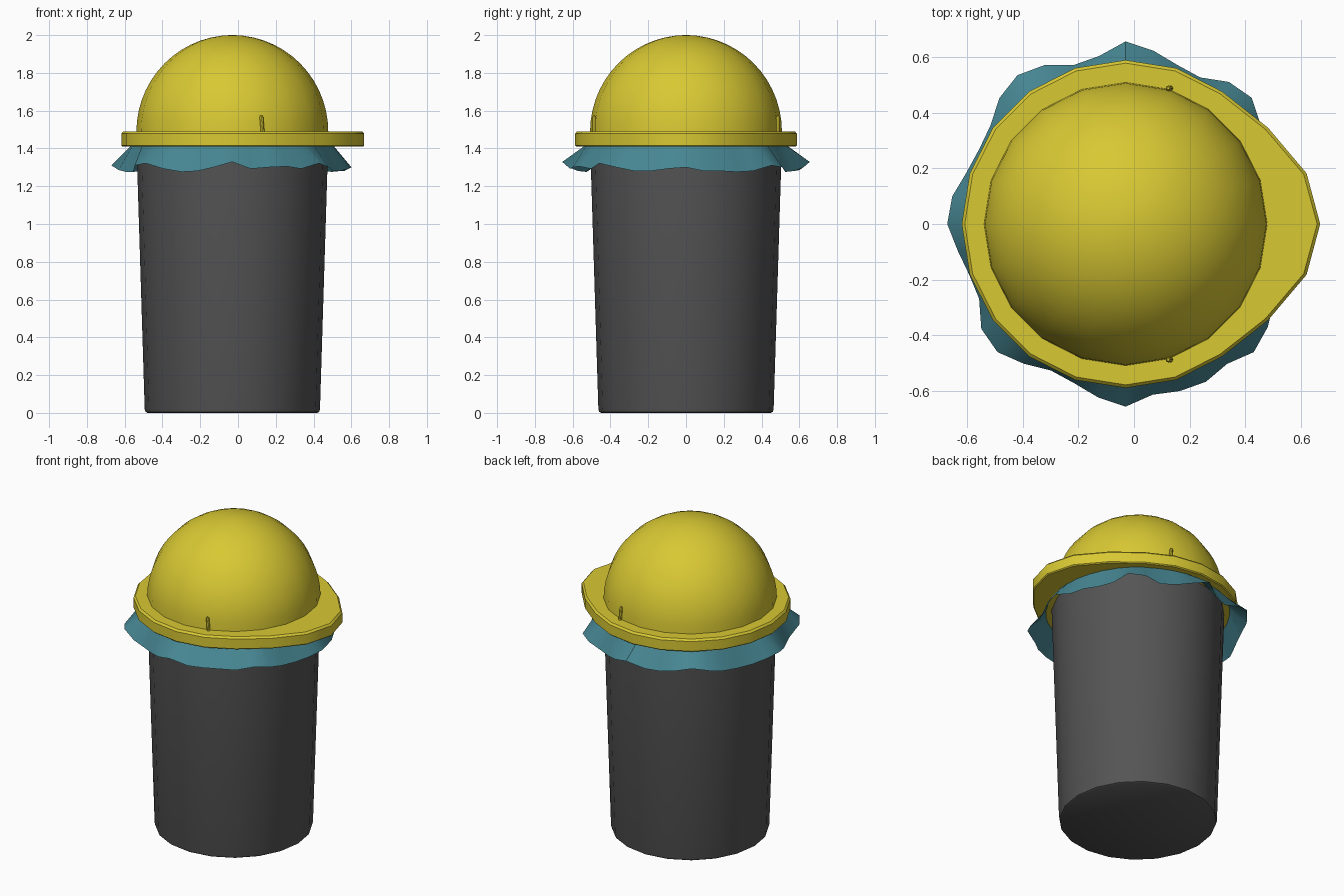
import bpy, bmesh, math
from mathutils import Vector

cube = bpy.data.objects.get("Cube")
if cube:
    bpy.data.objects.remove(cube, do_unlink=True)

CX = -0.03      # axis of the can
SIDES = 20
R = 0.508       # can mouth and dome radius


def material(name, rgb):
    m = bpy.data.materials.new(name)
    m.use_nodes = True
    m.diffuse_color = (*rgb, 1)
    m.node_tree.nodes["Principled BSDF"].inputs["Base Color"].default_value = (*rgb, 1)
    return m


yellow = material("yellow_plastic", (0.69, 0.58, 0.033))
grey = material("dark_grey_plastic", (0.09, 0.09, 0.09))
teal = material("teal_bag", (0.062, 0.24, 0.29))


def loft(name, rings, mat, cap_start=False, cap_end=False, closed=False):
    """Skin a list of point rings, with optional end caps."""
    bm = bmesh.new()
    loops = [[bm.verts.new(p) for p in ring] for ring in rings]
    pairs = list(zip(loops, loops[1:]))
    if closed:
        pairs.append((loops[-1], loops[0]))
    for a, b in pairs:
        for i in range(len(a)):
            j = (i + 1) % len(a)
            bm.faces.new((a[i], a[j], b[j], b[i]))
    if cap_start:
        bm.faces.new(loops[0][::-1])
    if cap_end:
        bm.faces.new(loops[-1])
    bmesh.ops.recalc_face_normals(bm, faces=bm.faces)
    me = bpy.data.meshes.new(name)
    bm.to_mesh(me)
    bm.free()
    me.materials.append(mat)
    ob = bpy.data.objects.new(name, me)
    bpy.context.collection.objects.link(ob)
    bpy.ops.object.select_all(action="DESELECT")
    ob.select_set(True)
    bpy.context.view_layer.objects.active = ob
    bpy.ops.object.shade_smooth_by_angle(angle=math.radians(35))
    return ob


def circle(r, z, x=CX, y=0, n=SIDES):
    steps = [math.tau * i / n for i in range(n)]
    return [Vector((x + r * math.cos(a), y + r * math.sin(a), z)) for a in steps]


# Tapered can with a softened bottom edge
can = [(0.45, 0), (0.46, 0.006), (0.464, 0.02), (R, 1.44)]
loft("can_body", [circle(r, z) for r, z in can], grey, True, True)

# Domed lid
dome = [(R * math.cos(t), 1.488 + 0.512 * math.sin(t))
        for t in (math.pi / 2 * i / 14 for i in range(14))]
dome.append((0.012, 2.0))
loft("lid_dome", [circle(r, z) for r, z in dome], yellow, cap_end=True)

# Lid brim, drawn out into a lip on one side
LIP = {0: 0.11, 1: 0.09, 2: 0.035}


def brim_ring(r, z):
    ring = circle(r, z)
    for i, p in enumerate(ring):
        p.x += LIP.get(min(i, SIDES - i), 0)
    return ring


brim = [circle(0.5, 1.41), brim_ring(0.582, 1.41), brim_ring(0.588, 1.416),
        brim_ring(0.588, 1.478), brim_ring(0.577, 1.49), circle(0.5, 1.49)]
loft("lid_brim", brim, yellow, closed=True)

# Ruffled bag edge: hem radius in centimetres, every 9 degrees
HEM = [63, 60, 60, 59, 60, 64, 63, 59, 60, 63, 65.5, 61, 60, 64, 66, 64, 60, 59, 60, 63,
       64, 61, 59, 59, 64, 65, 62, 59, 60, 63, 65.5, 62, 63, 63.5, 62, 65, 63, 60, 60, 62]
TOP, DROP = 0.535, 0.145
upper = circle(TOP, 1.415, n=len(HEM))
hem = []
for i, cm in enumerate(HEM):
    a, r = math.tau * i / len(HEM), cm / 100
    z = 1.41 - math.sqrt(DROP ** 2 - (r - TOP) ** 2)
    hem.append(Vector((CX + r * math.cos(a), r * math.sin(a), z)))
loft("bag_ruffle", [upper, hem], teal)

# Hinge pins on both sides of the dome
for side, name in ((1, "left"), (-1, "right")):
    y = 0.487 * side
    pin = [circle(0.01, 1.48, 0.131, y, 8), circle(0.01, 1.565, 0.124, y, 8),
           circle(0.005, 1.575, 0.123, y, 8)]
    loft("hinge_pin_" + ("back" if side > 0 else "front"), pin, yellow, True, True)
